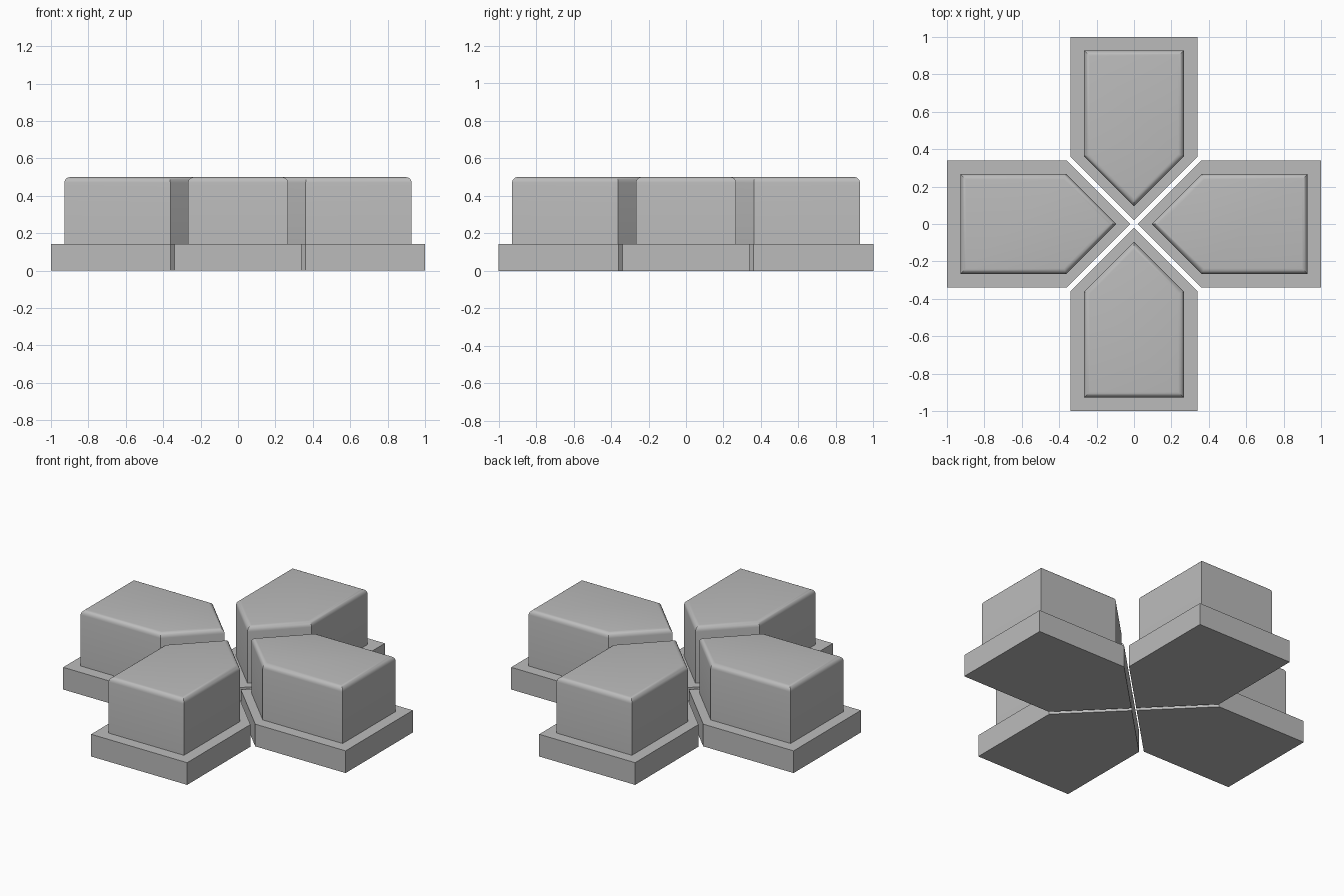
import bpy, bmesh, math
from mathutils import Matrix

cube = bpy.data.objects.get("Cube")
if cube:
    bpy.data.objects.remove(cube, do_unlink=True)

grey = bpy.data.materials.new("plain_grey")
grey.use_nodes = True
color = (0.5, 0.5, 0.5, 1)
grey.diffuse_color = color
grey.node_tree.nodes["Principled BSDF"].inputs["Base Color"].default_value = color


def pointed_block(name, half, tip, outer, z0, z1, angle, rounding=0):
    """Five-sided block pointing at the centre, with a rounded top rim if asked."""
    shoulder = tip + half
    outline = [(tip, 0), (shoulder, -half), (outer, -half), (outer, half), (shoulder, half)]
    bm = bmesh.new()
    bottom = bm.faces.new([bm.verts.new((x, y, z0)) for x, y in outline])
    grown = bmesh.ops.extrude_face_region(bm, geom=[bottom])["geom"]
    top_verts = [v for v in grown if isinstance(v, bmesh.types.BMVert)]
    bmesh.ops.translate(bm, verts=top_verts, vec=(0, 0, z1 - z0))
    bmesh.ops.recalc_face_normals(bm, faces=bm.faces)
    if rounding:
        rim = [e for e in bm.edges if all(v in top_verts for v in e.verts)]
        bmesh.ops.bevel(bm, geom=rim, offset=rounding, segments=5,
                        profile=0.5, affect='EDGES')
    bm.transform(Matrix.Rotation(angle, 4, 'Z'))
    mesh = bpy.data.meshes.new(name)
    bm.to_mesh(mesh)
    bm.free()
    mesh.materials.append(grey)
    obj = bpy.data.objects.new(name, mesh)
    bpy.context.collection.objects.link(obj)
    if rounding:
        bpy.ops.object.select_all(action='DESELECT')
        obj.select_set(True)
        bpy.context.view_layer.objects.active = obj
        bpy.ops.object.shade_smooth_by_angle(angle=math.radians(30))


# Four arms of the pad: a flat base and a raised button on each
for i, side in enumerate(("left", "back", "right", "front")):
    turn = i * math.pi / 2
    pointed_block(side + "_base", 0.34, 0.02, 1.0, 0, 0.142, turn)
    pointed_block(side + "_button", 0.267, 0.095, 0.928, 0.142, 0.5, turn, 0.03)
